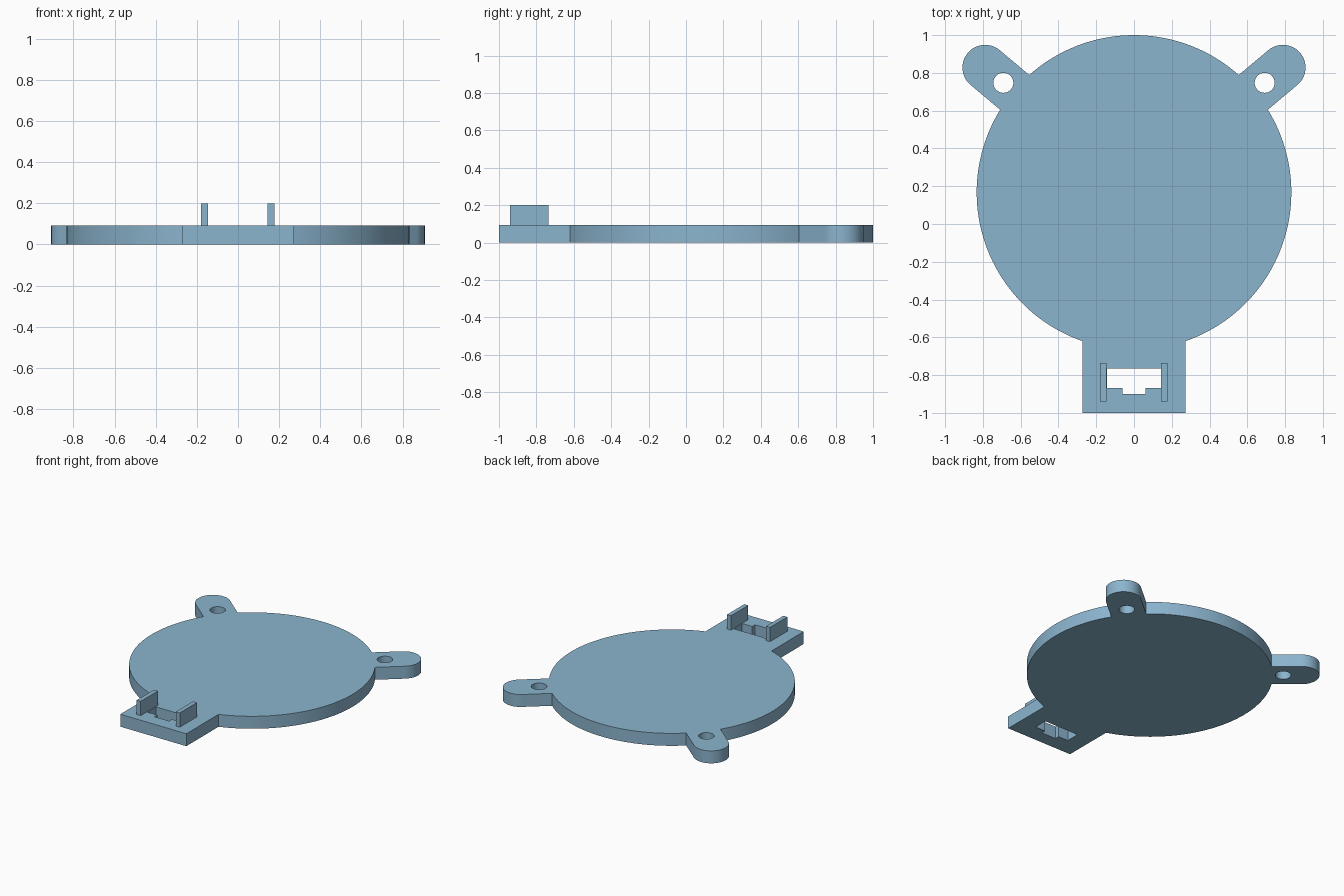
import bpy, bmesh
from math import radians, degrees, sin, cos, asin, sqrt

if "Cube" in bpy.data.objects:
    bpy.data.objects.remove(bpy.data.objects["Cube"])

T = 0.093                      # plate thickness
R, CY = 0.833, 0.167           # disc radius and centre y
EAR_A, EAR_R, EAR_D = 40, 0.12, 1.029
HOLE_R, HOLE_D = 0.053, 0.903
TAB = 0.273

mat = bpy.data.materials.new("light blue")
mat.diffuse_color = (0.26, 0.46, 0.62, 1)
mat.use_nodes = True
mat.node_tree.nodes["Principled BSDF"].inputs["Base Color"].default_value = mat.diffuse_color


def arc(cx, cy, r, a0, a1, n):
    return [(cx + r * cos(radians(a0 + (a1 - a0) * i / n)),
             cy + r * sin(radians(a0 + (a1 - a0) * i / n))) for i in range(n + 1)]


def along_ear(d):
    return d * cos(radians(EAR_A)), CY + d * sin(radians(EAR_A))


def mirrored(pts):
    return [(-x, y) for x, y in reversed(pts)]


# Right half of the outline: tab, disc, rounded ear, disc
spread = degrees(asin(EAR_R / R))
tab_angle = -degrees(asin(sqrt(R * R - TAB * TAB) / R))
half = [(TAB, -1.0)]
half += arc(0, CY, R, tab_angle, EAR_A - spread, 48)
half += arc(*along_ear(EAR_D), EAR_R, EAR_A - 90, EAR_A + 90, 32)
half += arc(0, CY, R, EAR_A + spread, 90, 24)
outline = half + mirrored(half[:-1])

# Screw holes in the ears and stepped slot in the tab
screw = arc(*along_ear(HOLE_D), HOLE_R, 0, 360, 32)[:-1]
slot = [(-0.142, -0.765), (0.142, -0.765), (0.142, -0.867), (0.06, -0.867),
        (0.06, -0.9), (-0.06, -0.9), (-0.06, -0.867), (-0.142, -0.867)]

# Plate: filled profile with holes, extruded
cu = bpy.data.curves.new("plate", 'CURVE')
cu.dimensions = '2D'
cu.fill_mode = 'BOTH'
cu.extrude = T / 2
for loop in (outline, screw, mirrored(screw), slot):
    sp = cu.splines.new('POLY')
    sp.points.add(len(loop) - 1)
    for p, (x, y) in zip(sp.points, loop):
        p.co = (x, y, 0, 1)
    sp.use_cyclic_u = True
plate = bpy.data.objects.new("plate", cu)
bpy.context.collection.objects.link(plate)
bpy.context.view_layer.objects.active = plate
plate.select_set(True)
bpy.ops.object.convert(target='MESH')
plate = bpy.context.object
bm = bmesh.new()
bm.from_mesh(plate.data)
bmesh.ops.translate(bm, verts=bm.verts, vec=(0, 0, T / 2))
bmesh.ops.remove_doubles(bm, verts=bm.verts, dist=1e-5)
bmesh.ops.recalc_face_normals(bm, faces=bm.faces)
bm.to_mesh(plate.data)
bm.free()
plate.data.materials.clear()
plate.data.materials.append(mat)
bpy.ops.object.shade_smooth_by_angle(angle=radians(30))

# Upright clips on either side of the slot
for name, x in (("left_clip", -0.163), ("right_clip", 0.16)):
    bpy.ops.mesh.primitive_cube_add(size=1, location=(x, -0.838, (T + 0.2) / 2))
    clip = bpy.context.object
    clip.name = name
    clip.scale = (0.033, 0.204, 0.2 - T)
    clip.data.materials.append(mat)
